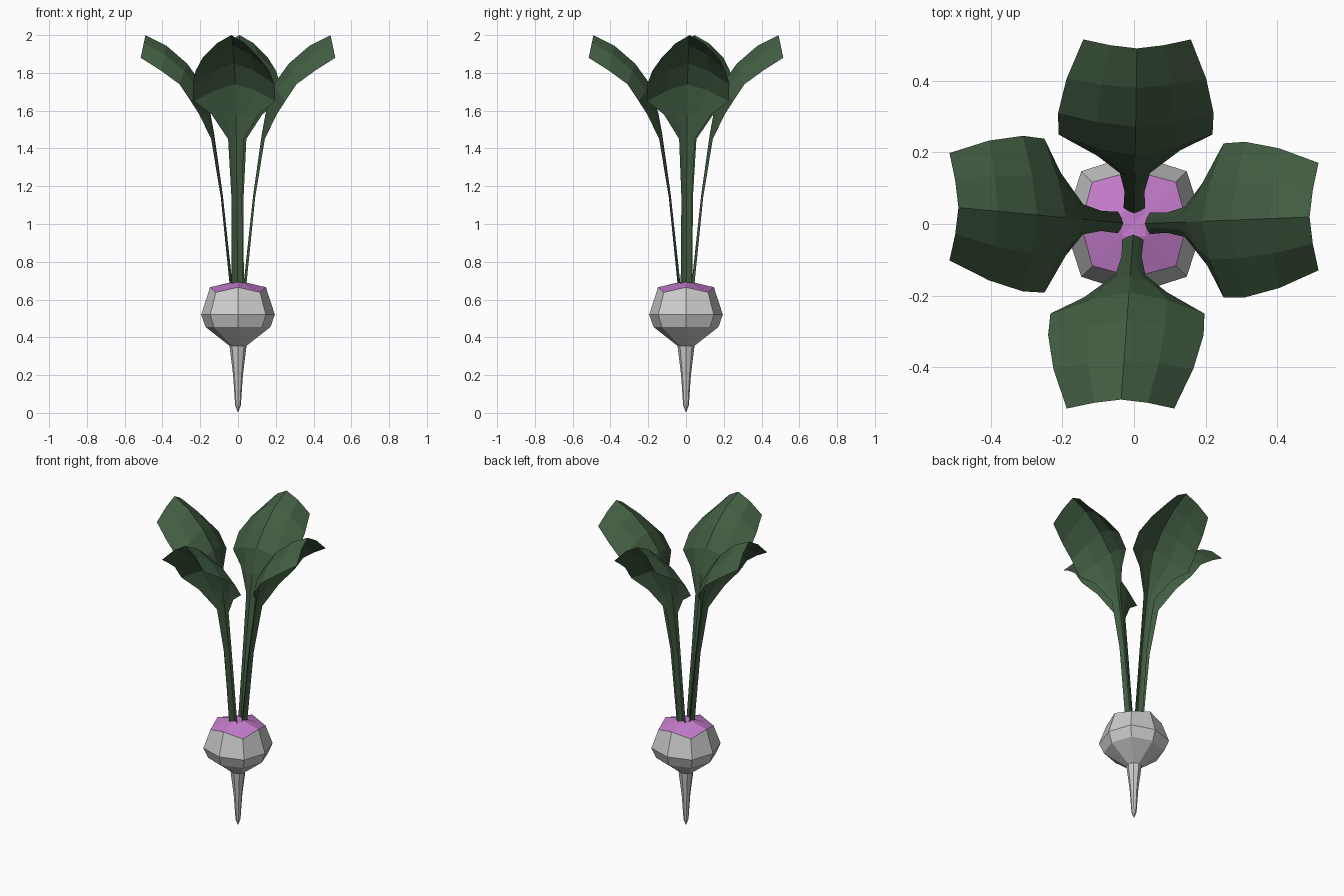
import bpy, math

if "Cube" in bpy.data.objects:
    bpy.data.objects.remove(bpy.data.objects["Cube"])


def material(name, colour):
    m = bpy.data.materials.new(name)
    m.diffuse_color = colour
    m.use_nodes = True
    m.node_tree.nodes["Principled BSDF"].inputs["Base Color"].default_value = m.diffuse_color
    return m


def make_object(name, verts, faces, mat=None):
    me = bpy.data.meshes.new(name)
    me.from_pydata(verts, [], faces)
    me.update()
    ob = bpy.data.objects.new(name, me)
    bpy.context.collection.objects.link(ob)
    if mat:
        me.materials.append(mat)
    return ob


purple = material("crown_purple", (0.55, 0.2, 0.6, 1))
green = material("leaf_green", (0.055, 0.11, 0.055, 1))


def lathe(name, rings, cap_z, cap_top, mat=None):
    """Eight-sided body; each ring is (axis radius, axis z, diagonal radius, diagonal z)."""
    verts, faces = [], []
    for ra, za, rd, zd in rings:
        for i in range(8):
            r, z = (rd, zd) if i % 2 else (ra, za)
            a = i * math.pi / 4
            verts.append((r * math.cos(a), r * math.sin(a), z))
    for k in range(len(rings) - 1):
        for i in range(8):
            j = (i + 1) % 8
            faces.append((k * 8 + i, k * 8 + j, k * 8 + 8 + j, k * 8 + 8 + i))
    # close one end with a fan
    c = len(verts)
    verts.append((0, 0, cap_z))
    base = (len(rings) - 1) * 8 if cap_top else 0
    for i in range(8):
        a, b = base + i, base + (i + 1) % 8
        faces.append((a, b, c) if cap_top else (b, a, c))
    return make_object(name, verts, faces, mat)


# Root and bulb
shoulder = (0.148, 0.665, 0.165, 0.638)
lathe("bulb_and_root", [
    (0.015, 0.04, 0.015, 0.04),
    (0.026, 0.20, 0.026, 0.20),
    (0.045, 0.355, 0.045, 0.355),
    (0.172, 0.455, 0.18, 0.455),
    (0.195, 0.52, 0.208, 0.52),
    shoulder], 0.0, False)

# Purple crown
lathe("crown", [shoulder, (0.036, 0.692, 0.048, 0.69)], 0.69, True, purple)

# Leaf cross-sections: rib distance, rib z, edge distance, edge z, half width
SECTIONS = [
    (0.030, 0.685, 0.045, 0.685, 0.030),
    (0.080, 1.15, 0.091, 1.14, 0.028),
    (0.125, 1.47, 0.142, 1.45, 0.042),
    (0.145, 1.58, 0.205, 1.58, 0.125),
    (0.190, 1.74, 0.250, 1.65, 0.215),
    (0.270, 1.85, 0.310, 1.74, 0.217),
    (0.380, 1.945, 0.405, 1.81, 0.195),
    (0.490, 2.00, 0.515, 1.88, 0.150)]


def leaf(name, angle, drift):
    verts, faces = [], []
    ca, sa = math.cos(angle), math.sin(angle)
    for rm, zm, re, ze, w in SECTIONS:
        for t in (-1, -0.5, 0, 0.5, 1):
            f = {0: 0, 0.5: 0.36, 1: 1}[abs(t)]
            r, z = rm + (re - rm) * f, zm + (ze - zm) * f
            s = t * w + drift * r / 0.3
            verts.append((r * ca - s * sa, r * sa + s * ca, z))
    for k in range(len(SECTIONS) - 1):
        for i in range(4):
            a = k * 5 + i
            faces.append((a, a + 5, a + 6, a + 1))
    return make_object(name, verts, faces, green)


# Four leaves around the crown, each leaning slightly differently
for name, deg, drift in (("leaf_right", 0, 0.012), ("leaf_back", 90, -0.005),
                         ("leaf_left", 180, -0.028), ("leaf_front", 270, -0.022)):
    leaf(name, math.radians(deg), drift)
